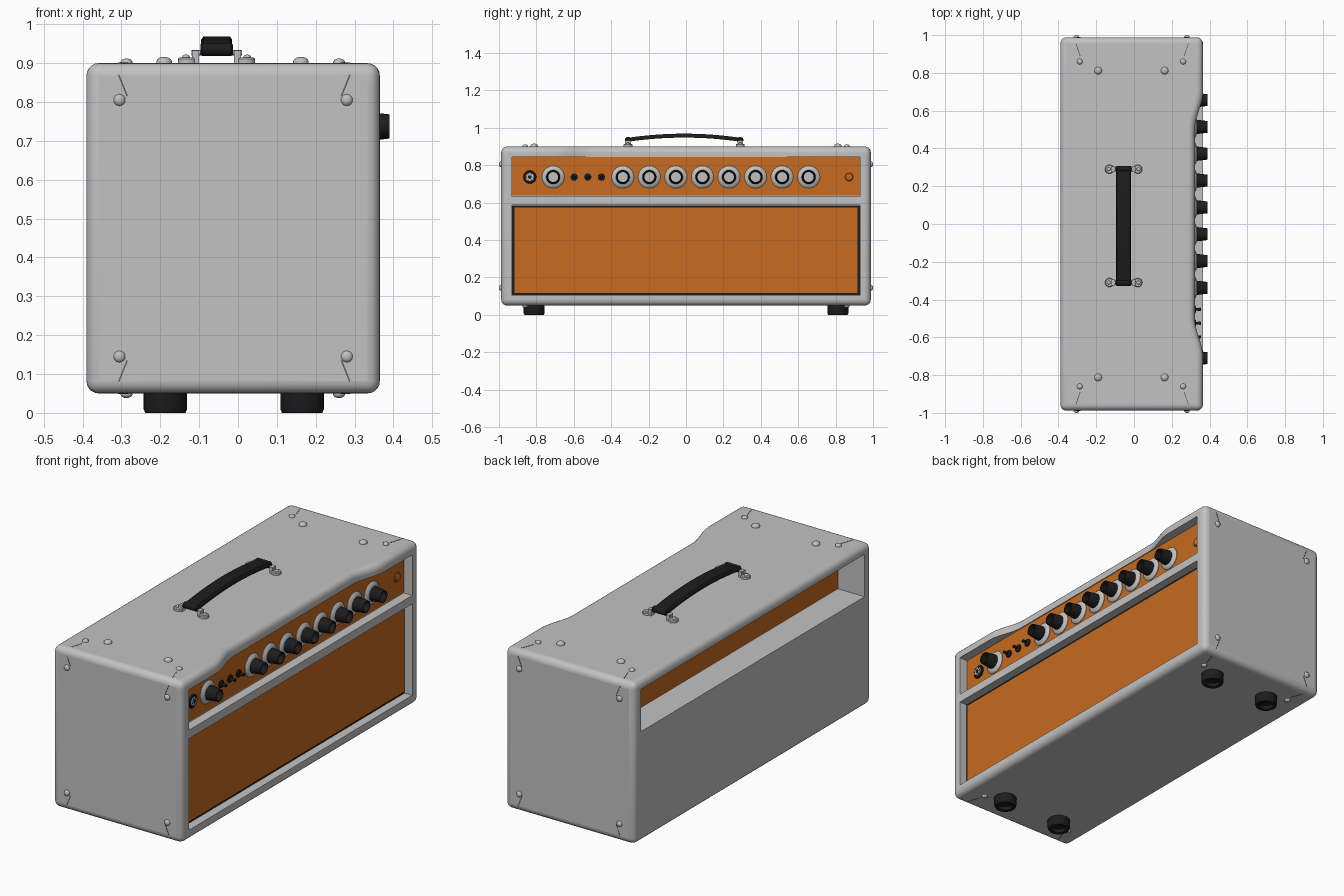
import bpy, bmesh, math
from mathutils import Vector

cube = bpy.data.objects.get("Cube")
if cube:
    bpy.data.objects.remove(cube, do_unlink=True)


def material(name, r, g, b):
    m = bpy.data.materials.new(name)
    m.use_nodes = True
    m.diffuse_color = (r, g, b, 1)
    m.node_tree.nodes["Principled BSDF"].inputs["Base Color"].default_value = (r, g, b, 1)
    return m


GREY = material("light grey", .54, .54, .54)
METAL = material("pale metal", .52, .53, .52)
ORANGE = material("orange", .58, .145, .014)
AMBER = material("dark amber", .45, .09, .01)
BLACK = material("black", .012, .012, .012)
SEAM = material("seam grey", .12, .12, .12)


def finish(name, bm, mat, smooth=True):
    bmesh.ops.recalc_face_normals(bm, faces=bm.faces)
    mesh = bpy.data.meshes.new(name)
    bm.to_mesh(mesh)
    bm.free()
    ob = bpy.data.objects.new(name, mesh)
    bpy.context.collection.objects.link(ob)
    mesh.materials.append(mat)
    if smooth:
        smooth_object(ob)
    return ob


def activate(ob):
    for other in bpy.context.selected_objects:
        other.select_set(False)
    ob.select_set(True)
    bpy.context.view_layer.objects.active = ob


def smooth_object(ob):
    activate(ob)
    bpy.ops.object.shade_smooth_by_angle(angle=math.radians(32))


def skin(bm, loops):
    """Skin a list of point loops and cap both ends."""
    rings = [[bm.verts.new(p) for p in loop] for loop in loops]
    n = len(rings[0])
    for a, b in zip(rings, rings[1:]):
        for i in range(n):
            j = (i + 1) % n
            bm.faces.new((a[i], a[j], b[j], b[i]))
    bm.faces.new(rings[0])
    bm.faces.new(rings[-1])


def loft(name, loops, mat):
    bm = bmesh.new()
    skin(bm, loops)
    return finish(name, bm, mat)


def lathe(name, profile, place, axis, mat, n=24):
    """Turn (radius, height) pairs around an axis through place."""
    turn = Vector((0, 0, 1)).rotation_difference(Vector(axis))
    loops = []
    for r, h in profile:
        ring = []
        for i in range(n):
            a = math.tau * i / n
            ring.append(Vector(place) + turn @ Vector((r * math.cos(a), r * math.sin(a), h)))
        loops.append(ring)
    return loft(name, loops, mat)


def box(name, x0, x1, y0, y1, z0, z1, mat):
    loops = [[(x0, y, z0), (x1, y, z0), (x1, y, z1), (x0, y, z1)] for y in (y0, y1)]
    bm = bmesh.new()
    skin(bm, loops)
    return finish(name, bm, mat, smooth=False)


def strip(name, a, b, normal, mat):
    """Thin seam plate running from a to b on a surface."""
    a, b, normal = Vector(a), Vector(b), Vector(normal)
    side = (b - a).cross(normal).normalized() * .002
    up = normal * .001
    bm = bmesh.new()
    skin(bm, [[p - side - up, p + side - up, p + side + up, p - side + up] for p in (a, b)])
    return finish(name, bm, mat, smooth=False)


# Cabinet shell with a waved top lip
BACK, FRONT, BOTTOM, TOP, END = -.39, .365, .05, .90, .988
PANEL = .315


def lip(y):
    t = max(0, min(1, (.7 - abs(y)) / .2))
    return FRONT - .043 * t * t * (3 - 2 * t)


steps = [.7 - .2 * i / 10 for i in range(11)]
stations = [-END] + [-s for s in steps] + steps[::-1] + [END]
shell = loft("cabinet", [[(BACK, y, BOTTOM), (FRONT, y, BOTTOM), (FRONT, y, .63),
                          (lip(y), y, .845), (lip(y), y, TOP), (BACK, y, TOP)]
                         for y in stations], GREY)
bev = shell.modifiers.new("round", 'BEVEL')
bev.width = .032
bev.segments = 5
bev.limit_method = 'ANGLE'
bev.angle_limit = math.radians(40)
cutters = [box("cut_panel", PANEL, .6, -.93, .93, .632, .845, GREY),
           box("cut_grille", PANEL, .6, -.93, .93, .105, .587, GREY),
           box("cut_back", -.6, -.23, -.93, .93, .632, .855, GREY)]
for c in cutters:
    c.hide_render = True
    cut = shell.modifiers.new(c.name, 'BOOLEAN')
    cut.operation = 'DIFFERENCE'
    cut.solver = 'EXACT'
    cut.object = c
activate(shell)
for name in [m.name for m in shell.modifiers]:
    bpy.ops.object.modifier_apply(modifier=name)
for c in cutters:
    bpy.data.objects.remove(c, do_unlink=True)
smooth_object(shell)

# Control panel, chassis back and speaker grille
box("control_panel", PANEL - .002, PANEL + .003, -.929, .929, .638, .844, ORANGE)
box("chassis_back", -.235, -.228, -.929, .929, .633, .854, ORANGE)
box("grille_border", PANEL - .002, PANEL + .006, -.929, .929, .106, .586, BLACK)
box("grille_cloth", PANEL, PANEL + .009, -.918, .918, .118, .575, ORANGE)

# Knobs: pale skirt and hollow tapered grip
OUT = (1, 0, 0)
ROW = .737
for y in [-.71] + [-.338 + .142 * i for i in range(8)]:
    at = (PANEL, y, ROW)
    lathe("knob_skirt", [(.06, 0), (.06, .006), (.054, .012), (.036, .018)], at, OUT, METAL)
    lathe("knob_grip", [(.038, .015), (.037, .025), (.031, .075), (.027, .075), (.027, .02)],
          at, OUT, BLACK)
    lathe("knob_centre", [(.0265, .018), (.0265, .023)], at, OUT, METAL)

# Toggle switches, input jack and pilot light
for y in (-.598, -.525, -.452):
    lathe("switch_nut", [(.02, 0), (.02, .01), (.012, .014)], (PANEL, y, ROW), OUT, BLACK, 12)
    lathe("switch_lever", [(.006, .01), (.009, .036), (.005, .04)], (PANEL, y, ROW), OUT, BLACK, 12)
jack = (PANEL, -.835, ROW)
lathe("jack_ring", [(.035, 0), (.035, .008), (.031, .012)], jack, OUT, BLACK)
lathe("jack_nut", [(.025, .01), (.023, .016)], jack, OUT, METAL, 12)
lathe("jack_hole", [(.01, .015), (.01, .0175)], jack, OUT, BLACK, 12)
for i in range(6):
    a = math.tau * i / 6
    spot = (PANEL, jack[1] + .019 * math.cos(a), ROW + .019 * math.sin(a))
    lathe("jack_notch", [(.004, .014), (.004, .0175)], spot, OUT, BLACK, 8)
light = (PANEL, .872, ROW)
lathe("light_rim", [(.026, 0), (.026, .006)], light, OUT, AMBER)
lathe("light_lens", [(.022, .005), (.018, .011), (.008, .014)], light, OUT, ORANGE)

# Rubber feet with hollow undersides
for x in (-.187, .165):
    for y in (-.812, .812):
        lathe("foot", [(.056, -.005), (.056, .04), (.052, .05), (.034, .05), (.034, .03)],
              (x, y, BOTTOM), (0, 0, -1), BLACK, 32)

# Dome screws on the ends, top and underside
DOME = [(1, -.1), (1, .25), (.85, .5), (.55, .7), (.2, .78)]


def screw(place, axis, r=.015):
    lathe("screw", [(r * a, r * b) for a, b in DOME], place, axis, METAL, 16)


for s in (-1, 1):
    for x in (-.305, .28):
        for z in (.145, .805):
            screw((x, s * END, z), (0, s, 0))
    for x in (-.287, .26):
        screw((x, s * .86, TOP), (0, 0, 1))
        screw((x, s * .86, BOTTOM), (0, 0, -1))
    for x in (-.19, .162):
        screw((x, s * .812, TOP), (0, 0, 1), .02)

    # Corner cover seams
    for x, d in ((-.307, .022), (.288, -.022)):
        strip("seam", (x, s * END, .87), (x + d, s * END, .815), (0, s, 0), SEAM)
        strip("seam", (x, s * END, .08), (x + d, s * END, .135), (0, s, 0), SEAM)
        for z in (TOP, BOTTOM):
            strip("seam", (x, s * .955, z), (x + d, s * .89, z), (0, 0, 1), SEAM)

# Arched carrying handle
HX, HY, REACH = -.055, -.01, .3
loops = []
for i in range(17):
    t = -1 + i / 8
    z = .936 + .022 * (1 - t * t)
    loops.append([(HX + u, HY + t * REACH, z + w) for u, w in
                  ((-.04, -.01), (.04, -.01), (.04, .002), (.034, .011), (-.034, .011), (-.04, .002))])
loft("handle_strap", loops, BLACK)
for s in (-1, 1):
    y = HY + s * REACH
    lathe("handle_roll", [(.013, 0), (.017, .005), (.017, .079), (.013, .084)],
          (HX - .042, y, .935), OUT, BLACK, 16)
    lathe("handle_pin", [(.007, 0), (.007, .13)], (HX - .065, y, .927), OUT, METAL, 12)
    for k in (-1, 1):
        x = HX + k * .075
        lathe("bracket_pad", [(.024, -.002), (.024, .011), (.02, .015)], (x, y, TOP), (0, 0, 1), METAL)
        screw((x + k * .004, y, TOP + .014), (0, 0, 1), .01)
        box("bracket_arm", x - k * .03, x - k * .012, y - .015, y + .015, TOP, .933, METAL)
